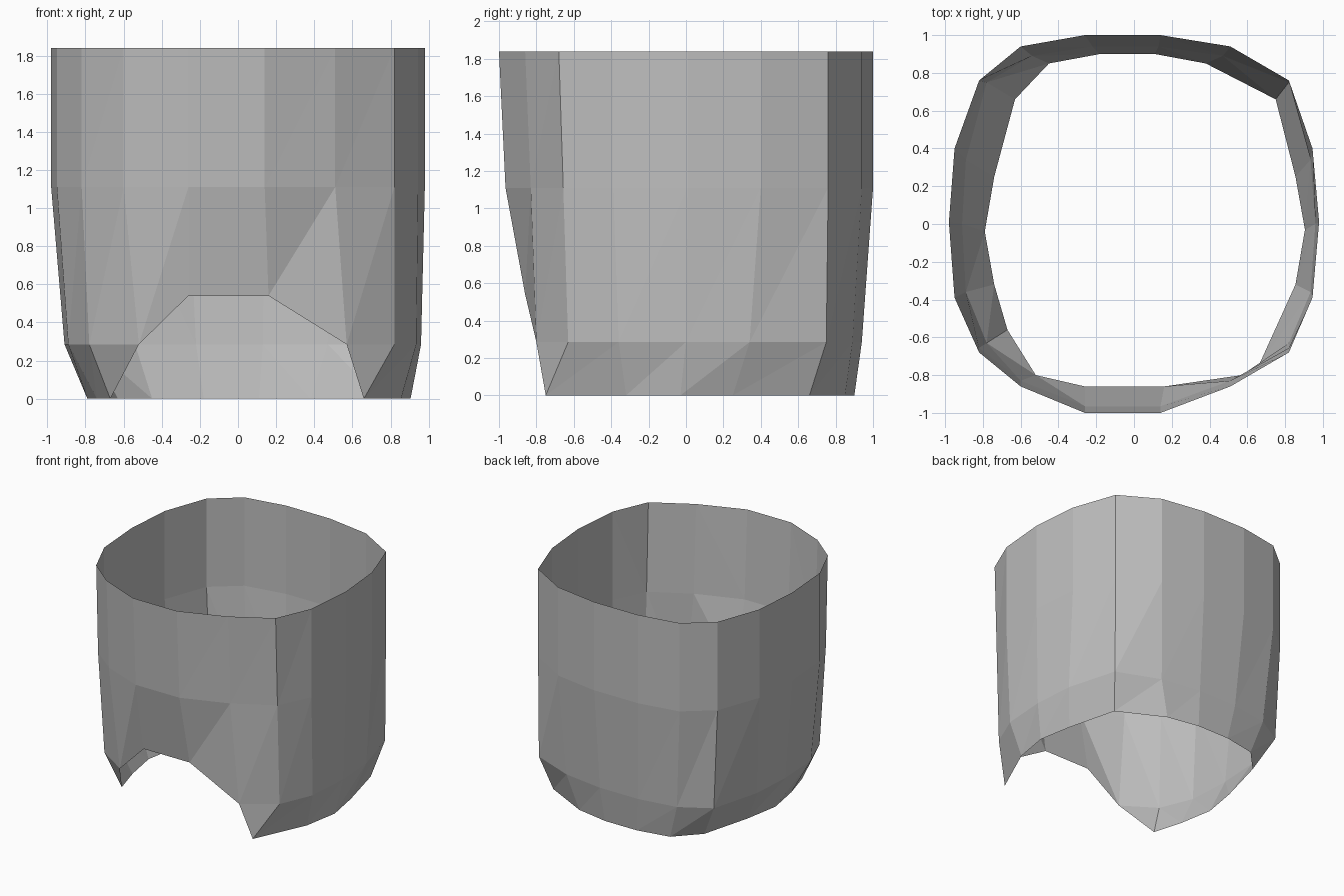
import bpy
import bmesh

# Remove the default cube only
default_cube = bpy.data.objects.get("Cube")
if default_cube:
    bpy.data.objects.remove(default_cube, do_unlink=True)

# Heights of the horizontal edge loops
TOP, MIDDLE, LOW, NOTCH, BASE = 1.84, 1.11, 0.285, 0.54, 0.0

# Outlines run counter-clockwise from the left front corner,
# around the back, and finish across the front
rim_outline = [
    (.82, -.68), (.945, -.39), (.98, .01), (.945, .4), (.82, .76),
    (.51, .94), (.14, 1), (-.26, 1), (-.6, .94), (-.82, .76),
    (-.95, .4), (-.98, .01), (-.95, -.39), (-.82, -.68),
    (-.6, -.86), (-.26, -1), (.14, -1), (.51, -.86)]
low_outline = [
    (.82, -.63), (.935, -.36), (.96, 0), (.935, .34), (.82, .75),
    (.47, .89), (.13, .94), (-.22, .94), (-.54, .89), (-.78, .75),
    (-.89, .34), (-.91, 0), (-.89, -.36), (-.78, -.63),
    (-.52, -.8), (-.26, -.86), (.16, -.86), (.57, -.8)]
base_outline = [
    (.66, -.75), (.855, -.32), (.905, -.03), (.855, .25), (.75, .66),
    (.38, .85), (.11, .9), (-.18, .9), (-.45, .85), (-.63, .66),
    (-.74, .25), (-.79, -.04), (-.74, -.32), (-.67, -.56)]


def make_material(name, value):
    material = bpy.data.materials.new(name)
    material.use_nodes = True
    colour = (value, value, value, 1)
    material.diffuse_color = colour
    shader = material.node_tree.nodes["Principled BSDF"]
    shader.inputs["Base Color"].default_value = colour
    return material


def add_ring(bm, outline, height):
    """Add one loop of vertices; height is a function of the point."""
    return [bm.verts.new((x, y, height(x, y))) for x, y in outline]


def bridge(bm, lower, upper, closed):
    """Join two loops with triangles whose diagonals all lean one way."""
    count = len(lower)
    for i in range(count if closed else count - 1):
        j = (i + 1) % count
        bm.faces.new((lower[i], lower[j], upper[j]))
        bm.faces.new((lower[i], upper[j], upper[i]))


bm = bmesh.new()

# Upright wall: the front leans in slightly below the rim
middle_outline = [(x, y * .965 if y < -.5 else y) for x, y in rim_outline]
rim = add_ring(bm, rim_outline, lambda x, y: TOP)
middle = add_ring(bm, middle_outline, lambda x, y: MIDDLE)
bridge(bm, middle, rim, closed=True)

# Tapered wall, with its lower edge lifted over the front notch
low = add_ring(bm, low_outline, lambda x, y: NOTCH if y < -.85 else LOW)
bridge(bm, low, middle, closed=True)

# Chamfered skirt round the sides and back, open at the front
base = add_ring(bm, base_outline, lambda x, y: BASE)
skirt_top = low[:len(base)]
bridge(bm, base, skirt_top, closed=False)

# Pointed ends of the skirt on either side of the notch
bm.faces.new((low[-1], base[0], low[0]))
bm.faces.new((base[-1], low[len(base)], skirt_top[-1]))

# Finish as a single flat-shaded open shell
mesh = bpy.data.meshes.new("open_shell")
bm.to_mesh(mesh)
bm.free()
mesh.materials.append(make_material("plain_grey", .52))
shell = bpy.data.objects.new("open_shell", mesh)
bpy.context.collection.objects.link(shell)
